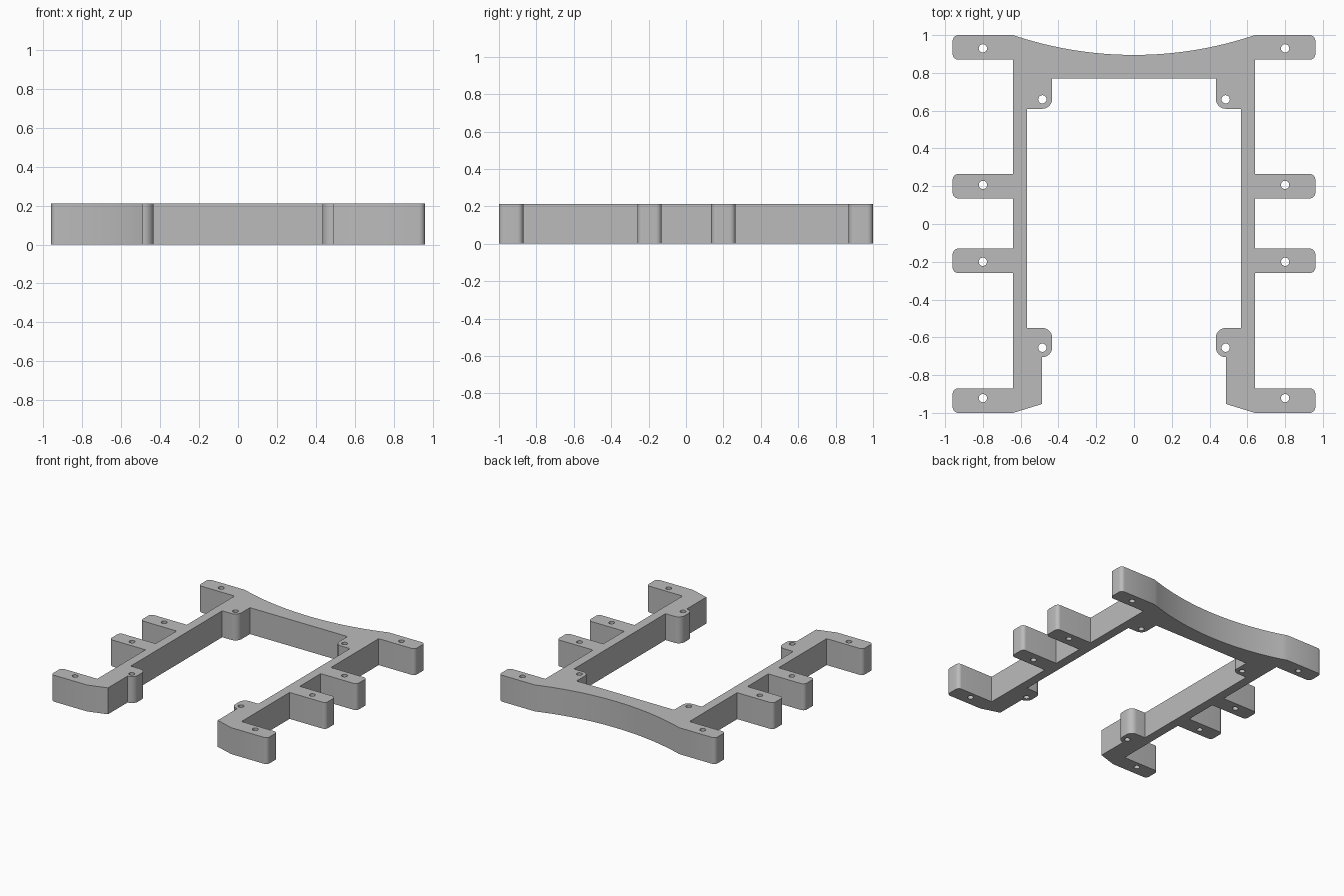
import bpy, bmesh, math
from mathutils import Vector

cube = bpy.data.objects.get("Cube")
if cube:
    bpy.data.objects.remove(cube, do_unlink=True)

HEIGHT = 0.212
RAIL, TIP = 0.64, 0.96           # outer face of the side rails, end of the tabs
RAIL_IN, BOSS_IN = 0.567, 0.433  # inner face of the rails, inner face of the bosses
TAB_R, BOSS_R = 0.03, 0.053      # corner radii


def rounded(points, steps=8):
    """Closed outline from (x, y, radius) corners, with arcs at right-angle corners."""
    out = []
    for i, (x, y, r) in enumerate(points):
        p = Vector((x, y))
        if r == 0:
            out.append(p)
            continue
        u = (Vector(points[i - 1][:2]) - p).normalized() * r
        v = (Vector(points[(i + 1) % len(points)][:2]) - p).normalized() * r
        for k in range(steps + 1):
            a = math.pi / 2 * k / steps
            out.append(p + u * (1 - math.sin(a)) + v * (1 - math.cos(a)))
    return out


def tab(top, bottom):
    return [(RAIL, top, 0), (TIP, top, TAB_R), (TIP, bottom, TAB_R), (RAIL, bottom, 0)]


# Left half: mounting tabs down the outside, then bosses up the inside
half = tab(1.0, 0.87)[1:] + tab(0.265, 0.135) + tab(-0.13, -0.26) + tab(-0.87, -1.0)
half += [
    (0.487, -0.953, 0), (0.487, -0.705, 0),
    (BOSS_IN, -0.705, BOSS_R), (BOSS_IN, -0.55, BOSS_R), (RAIL_IN, -0.55, 0),
    (RAIL_IN, 0.61, 0), (BOSS_IN, 0.61, BOSS_R), (BOSS_IN, 0.77, 0),
]

# Concave back edge
sag = 0.105
radius = (RAIL ** 2 + sag ** 2) / (2 * sag)
arc = []
for i in range(33):
    x = RAIL * (i / 16 - 1)
    arc.append((x, 1 - sag + radius - math.sqrt(radius ** 2 - x ** 2), 0))

outline = rounded(arc + half + [(-x, y, r) for x, y, r in reversed(half)])

# Screw holes
loops = [outline]
for hx, hy in [(0.8, 0.93), (0.8, 0.207), (0.8, -0.2), (0.8, -0.922),
               (0.485, 0.66), (0.485, -0.655)]:
    for side in (1, -1):
        loops.append([Vector((side * hx + 0.022 * math.cos(a), hy + 0.022 * math.sin(a)))
                      for a in (math.tau * k / 24 for k in range(24))])

# Extrude the filled outline into the frame
curve = bpy.data.curves.new("frame_profile", "CURVE")
curve.dimensions = "2D"
curve.fill_mode = "BOTH"
curve.extrude = HEIGHT / 2
for loop in loops:
    spline = curve.splines.new("POLY")
    spline.points.add(len(loop) - 1)
    for point, co in zip(spline.points, loop):
        point.co = (co.x, co.y, 0, 1)
    spline.use_cyclic_u = True

frame = bpy.data.objects.new("mounting_frame", curve)
bpy.context.collection.objects.link(frame)
bpy.ops.object.select_all(action="DESELECT")
frame.select_set(True)
bpy.context.view_layer.objects.active = frame
bpy.ops.object.convert(target="MESH")
frame = bpy.context.object
frame.name = "mounting_frame"

# Weld caps to walls and stand the frame on the ground
bm = bmesh.new()
bm.from_mesh(frame.data)
bmesh.ops.remove_doubles(bm, verts=bm.verts, dist=0.0005)
bmesh.ops.translate(bm, verts=bm.verts, vec=(0, 0, HEIGHT / 2))
bmesh.ops.recalc_face_normals(bm, faces=bm.faces)
bm.to_mesh(frame.data)
bm.free()

# Plain grey material
grey = bpy.data.materials.new("plain_grey")
grey.use_nodes = True
colour = (0.5, 0.5, 0.5, 1)
grey.diffuse_color = colour
grey.node_tree.nodes["Principled BSDF"].inputs["Base Color"].default_value = colour
frame.data.materials.clear()
frame.data.materials.append(grey)
bpy.ops.object.shade_smooth_by_angle(angle=math.radians(30))
